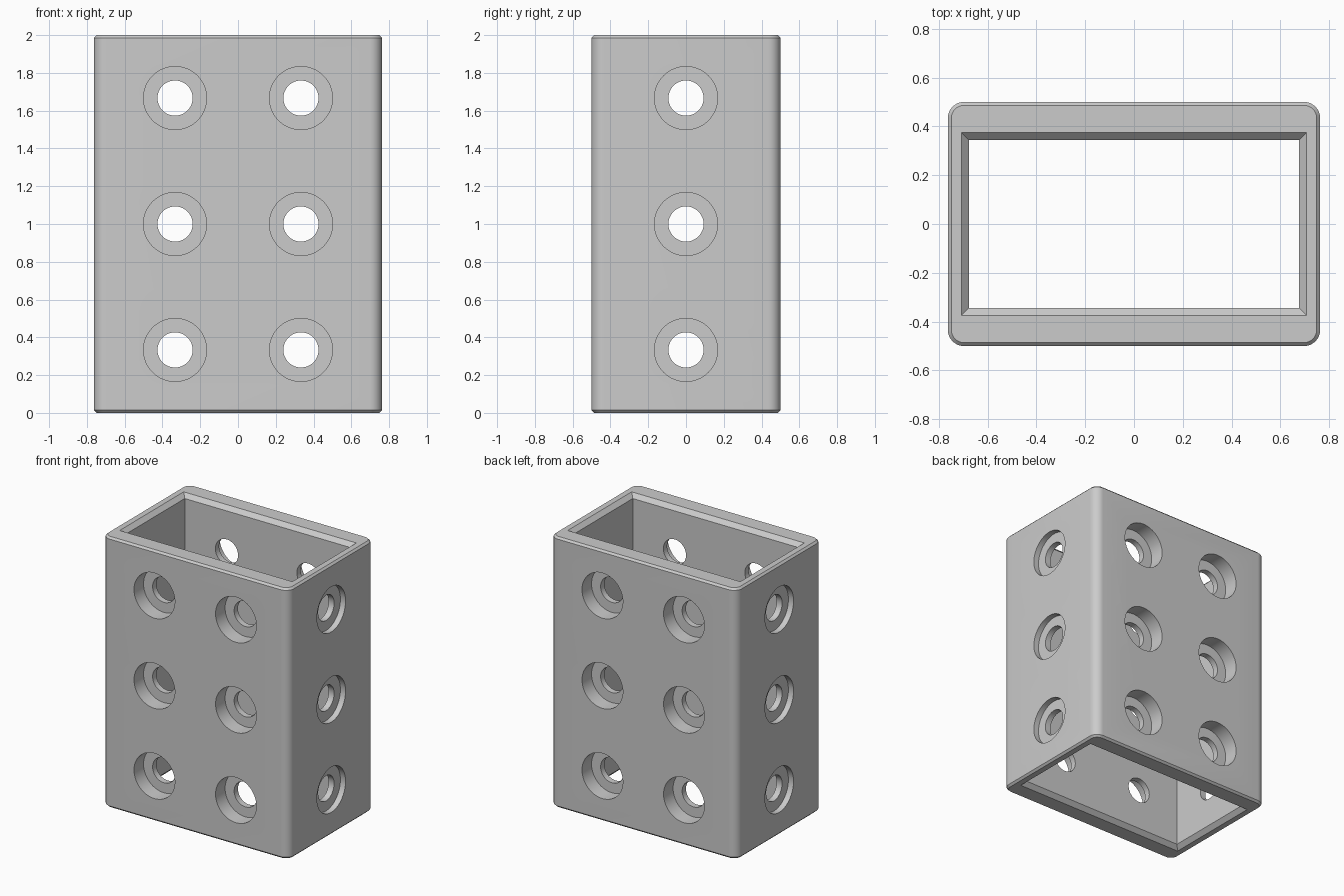
import bpy, bmesh, math
from mathutils import Matrix, Vector

if "Cube" in bpy.data.objects:
    bpy.data.objects.remove(bpy.data.objects["Cube"])

HX, HY, H = 0.7625, 0.5, 2.0       # outer half sizes and height
IX, IY = 0.676, 0.344              # cavity half sizes
EDGE, LIP, CORNER = 0.014, 0.03, 0.065
BORE_R, HOLE_R, WEB = 0.167, 0.093, 0.0445  # counterbore, hole, wall left behind it


def rounded_rect(hx, hy, r, steps=8):
    pts = []
    for q, (sx, sy) in enumerate([(1, 1), (-1, 1), (-1, -1), (1, -1)]):
        for i in range(steps + 1):
            a = math.pi / 2 * (q + i / steps)
            pts.append((sx * (hx - r) + r * math.cos(a), sy * (hy - r) + r * math.sin(a)))
    return pts


def rect(hx, hy):
    return [(hx, hy), (-hx, hy), (-hx, -hy), (hx, -hy)]


def circle(r, n=64):
    return [(r * math.cos(math.tau * i / n), r * math.sin(math.tau * i / n)) for i in range(n)]


def loft(bm, sections, matrix=Matrix()):
    """Closed solid through (outline, height) sections."""
    rings = [[bm.verts.new(matrix @ Vector((x, y, z))) for x, y in pts] for pts, z in sections]
    for a, b in zip(rings, rings[1:]):
        n = len(a)
        for i in range(n):
            j = (i + 1) % n
            bm.faces.new((a[i], a[j], b[j], b[i]))
    bm.faces.new(rings[0][::-1])
    bm.faces.new(rings[-1])


def finish(bm, name):
    bmesh.ops.recalc_face_normals(bm, faces=bm.faces)
    mesh = bpy.data.meshes.new(name)
    bm.to_mesh(mesh)
    bm.free()
    ob = bpy.data.objects.new(name, mesh)
    bpy.context.collection.objects.link(ob)
    return ob


# Outer block with rounded corners and chamfered ends
bm = bmesh.new()
end = rounded_rect(HX - EDGE, HY - EDGE, CORNER - EDGE)
side = rounded_rect(HX, HY, CORNER)
loft(bm, [(end, 0), (side, EDGE), (side, H - EDGE), (end, H)])
body = finish(bm, "rectangular_sleeve")

# Open cavity with flared lips at both ends
bm = bmesh.new()
flare = rect(IX + LIP, IY + LIP)
inner = rect(IX, IY)
loft(bm, [(flare, -0.1), (flare, 0), (inner, LIP), (inner, H - LIP), (flare, H), (flare, H + 0.1)])
cavity = finish(bm, "cavity_cutter")

# Counterbored screw holes: two columns front and back, one on each side
bm = bmesh.new()
for row in range(3):
    z = H * (2 * row + 1) / 6
    places = [(x, s * HY, (0, s, 0), HY - IY) for x in (-1 / 3, 1 / 3) for s in (-1, 1)]
    places += [(s * HX, 0, (s, 0, 0), HX - IX) for s in (-1, 1)]
    for x, y, out, wall in places:
        turn = Vector(out).to_track_quat('Z', 'Y').to_matrix().to_4x4()
        floor = WEB - wall
        loft(bm, [(circle(HOLE_R), -wall - 0.05), (circle(HOLE_R), floor),
                  (circle(BORE_R), floor), (circle(BORE_R), 0.05)],
             Matrix.Translation((x, y, z)) @ turn)
holes = finish(bm, "screw_hole_cutter")

# Cut, then remove the cutters
bpy.context.view_layer.objects.active = body
body.select_set(True)
for cutter in (cavity, holes):
    mod = body.modifiers.new("cut", 'BOOLEAN')
    mod.operation, mod.solver, mod.object = 'DIFFERENCE', 'EXACT', cutter
    bpy.ops.object.modifier_apply(modifier=mod.name)
    cutter.hide_render = True
for cutter in (cavity, holes):
    bpy.data.objects.remove(cutter)

# Colour and shading
grey = bpy.data.materials.new("plain grey")
grey.diffuse_color = (0.6, 0.6, 0.6, 1)
grey.use_nodes = True
grey.node_tree.nodes["Principled BSDF"].inputs["Base Color"].default_value = grey.diffuse_color
body.data.materials.clear()
body.data.materials.append(grey)
bpy.ops.object.select_all(action='DESELECT')
body.select_set(True)
bpy.ops.object.shade_smooth_by_angle(angle=math.radians(30))
